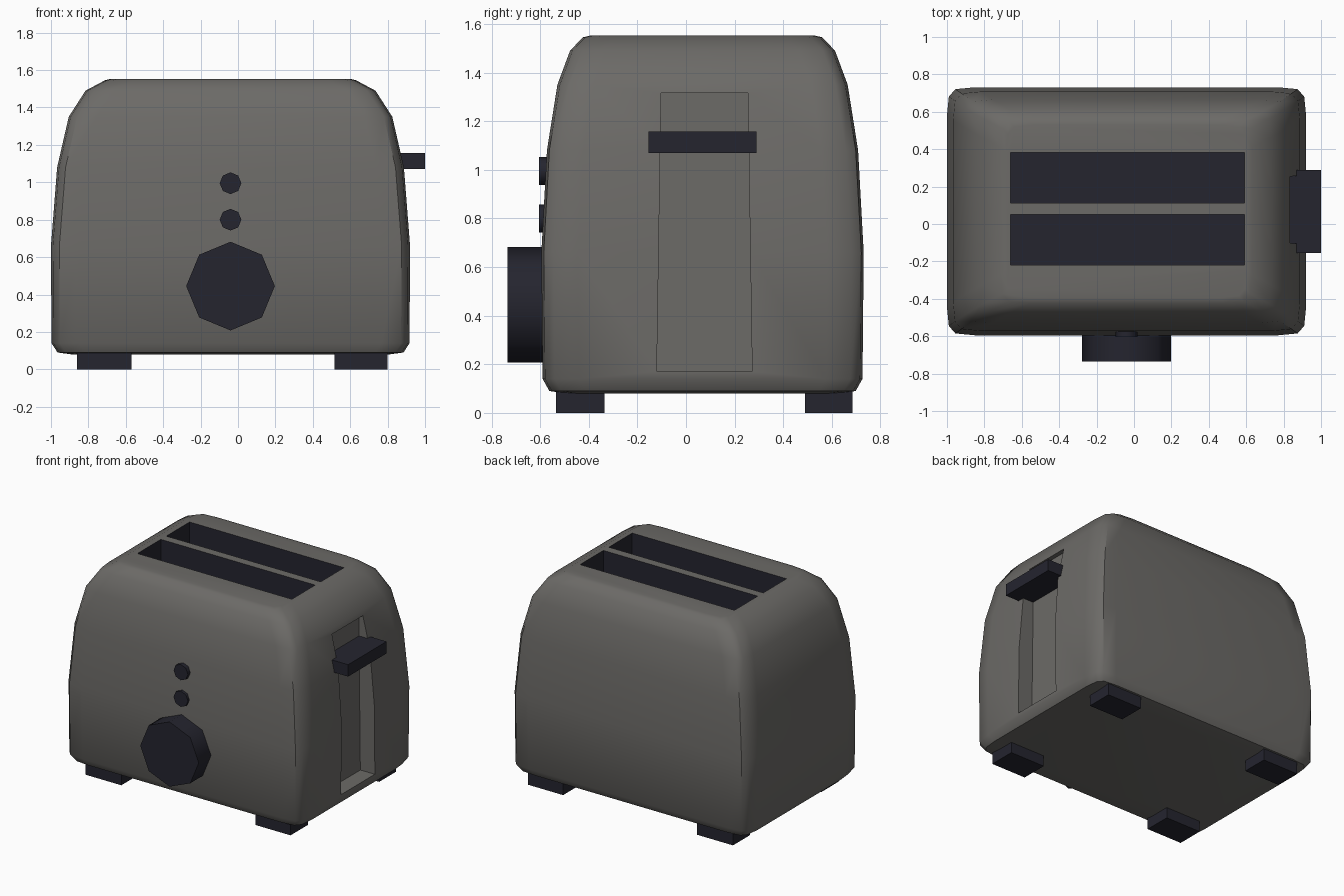
import bpy, bmesh, math

if "Cube" in bpy.data.objects:
    bpy.data.objects.remove(bpy.data.objects["Cube"])

CX, CY = -0.04, 0.068


def material(name, rgb):
    m = bpy.data.materials.new(name)
    m.diffuse_color = (*rgb, 1)
    m.use_nodes = True
    m.node_tree.nodes["Principled BSDF"].inputs["Base Color"].default_value = m.diffuse_color
    return m


grey = material("warm grey metal", (0.150, 0.145, 0.136))
dark = material("dark navy plastic", (0.018, 0.018, 0.028))


def finish(bm, name, mats):
    bmesh.ops.recalc_face_normals(bm, faces=bm.faces)
    me = bpy.data.meshes.new(name)
    bm.to_mesh(me)
    bm.free()
    ob = bpy.data.objects.new(name, me)
    bpy.context.collection.objects.link(ob)
    for m in mats:
        me.materials.append(m)
    return ob


def activate(ob):
    bpy.ops.object.select_all(action='DESELECT')
    ob.select_set(True)
    bpy.context.view_layer.objects.active = ob


def box(name, xs, ys, zs, mat, top_y=1.0):
    bm = bmesh.new()
    bmesh.ops.create_cube(bm, size=1)
    for v in bm.verts:
        k = top_y if v.co.z > 0 else 1
        v.co = ((xs[0] + xs[1]) / 2 + v.co.x * (xs[1] - xs[0]),
                (ys[0] + ys[1]) / 2 + v.co.y * k * (ys[1] - ys[0]),
                (zs[0] + zs[1]) / 2 + v.co.z * (zs[1] - zs[0]))
    return finish(bm, name, [mat])


def dial(name, z, radius, y0, y1):
    # eight-sided disc facing the front
    bm = bmesh.new()
    rings = []
    for y in (y0, y1):
        rings.append([bm.verts.new((CX + radius * math.cos(i * math.pi / 4), y,
                                    z + radius * math.sin(i * math.pi / 4))) for i in range(8)])
    for i in range(8):
        j = (i + 1) % 8
        bm.faces.new((rings[0][i], rings[0][j], rings[1][j], rings[1][i]))
    bm.faces.new(rings[0])
    bm.faces.new(rings[1])
    ob = finish(bm, name, [dark])
    activate(ob)
    bpy.ops.object.shade_smooth_by_angle(angle=math.radians(50))


# Body: stacked rounded rectangles (z, half x, half y)
profile = [(0.08, 0.85, 0.56), (0.09, 0.925, 0.63), (0.14, 0.957, 0.658), (0.66, 0.96, 0.663),
           (1.08, 0.927, 0.640), (1.35, 0.865, 0.597), (1.49, 0.775, 0.545),
           (1.545, 0.672, 0.492), (1.552, 0.645, 0.462)]
corner = [(0, 0.15), (0.01, 0.05), (0.045, 0.01), (0.15, 0)]
bm = bmesh.new()
rings = []
for z, hx, hy in profile:
    pts = []
    for sx, sy in ((1, 1), (-1, 1), (-1, -1), (1, -1)):
        seq = corner if sx * sy > 0 else corner[::-1]
        pts += [(CX + sx * (hx - a), CY + sy * (hy - b), z) for a, b in seq]
    rings.append([bm.verts.new(p) for p in pts])
n = len(rings[0])
for lo, hi in zip(rings, rings[1:]):
    for i in range(n):
        j = (i + 1) % n
        bm.faces.new((lo[i], lo[j], hi[j], hi[i]))
bm.faces.new(rings[0])
bm.faces.new(rings[-1])
body = finish(bm, "toaster_body", [grey, dark])

# Bread slots and lever channel cut from the body
cutters = [box("slot_cutter", (-0.66, 0.59), (y, y + 0.27), (0.95, 1.8), grey)
           for y in (-0.22, 0.113)]
cutters.append(box("channel_cutter", (0.80, 1.2), (-0.12, 0.272), (0.17, 1.315), grey, 0.91))
activate(body)
for c in cutters:
    mod = body.modifiers.new("cut", 'BOOLEAN')
    mod.operation = 'DIFFERENCE'
    mod.solver = 'EXACT'
    mod.object = c
    bpy.ops.object.modifier_apply(modifier=mod.name)
for c in cutters:
    bpy.data.objects.remove(c)

# Slot interiors are dark
for p in body.data.polygons:
    x, y, z = p.center
    p.material_index = int(-0.7 < x < 0.63 and -0.25 < y < 0.41 and 0.9 < z < 1.53)
activate(body)
bpy.ops.object.shade_smooth_by_angle(angle=math.radians(40))

# Lever
box("lever", (0.80, 1.0), (-0.155, 0.29), (1.07, 1.157), dark)

# Feet
for side, xs in (("left", (-0.86, -0.57)), ("right", (0.515, 0.80))):
    for end, ys in (("front", (-0.535, -0.335)), ("back", (0.49, 0.685))):
        box(f"{end}_{side}_foot", xs, ys, (0, 0.1), dark)

# Browning knob and two buttons
dial("browning_knob", 0.445, 0.237, -0.735, -0.55)
dial("lower_button", 0.80, 0.058, -0.605, -0.52)
dial("upper_button", 0.995, 0.058, -0.605, -0.52)
